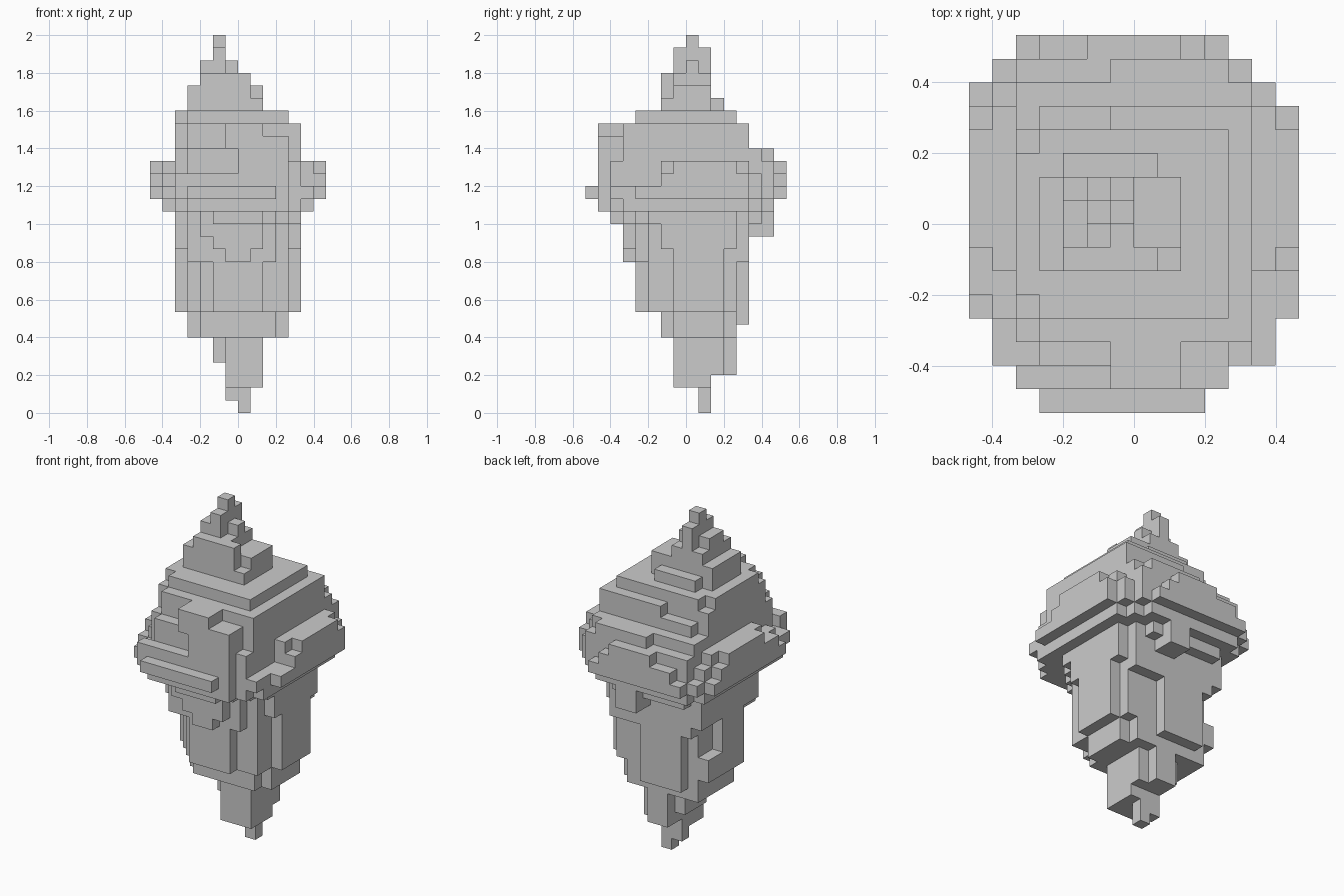
import bpy
import bmesh
from mathutils import Vector

UNIT = 1 / 15  # edge length of one block

cube = bpy.data.objects.get("Cube")
if cube:
    bpy.data.objects.remove(cube, do_unlink=True)

stone = bpy.data.materials.new("grey_stone")
stone.use_nodes = True
grey = (0.6, 0.6, 0.6, 1)
stone.diffuse_color = grey
stone.node_tree.nodes["Principled BSDF"].inputs["Base Color"].default_value = grey


def slab(z, x, y, cuts=(0, 0, 0, 0)):
    """Blocks of a slab with stepped corners: front-left, front-right, back-left, back-right."""
    cells = set()
    for i in range(*x):
        for j in range(*y):
            west, east = i - x[0], x[1] - 1 - i
            south, north = j - y[0], y[1] - 1 - j
            steps = (west + south, east + south, west + north, east + north)
            if all(s >= c for s, c in zip(steps, cuts)):
                cells |= {(i, j, k) for k in range(*z)}
    return cells


def build(name, slabs):
    """Skin the union of the slabs with its exposed faces only."""
    cells = set().union(*(slab(*s) for s in slabs))
    bm = bmesh.new()
    for cell in cells:
        for axis in range(3):
            for side in (0, 1):
                near = list(cell)
                near[axis] += 2 * side - 1
                if tuple(near) in cells:
                    continue
                base = Vector(cell)
                base[axis] += side
                u, v = Vector((0, 0, 0)), Vector((0, 0, 0))
                u[(axis + 1) % 3] = 1
                v[(axis + 2) % 3] = 1
                ring = [base, base + u, base + u + v, base + v]
                if not side:
                    ring.reverse()
                bm.faces.new([bm.verts.new(p * UNIT) for p in ring])
    bmesh.ops.remove_doubles(bm, verts=bm.verts, dist=UNIT / 100)
    bmesh.ops.dissolve_limit(bm, angle_limit=0.01, verts=bm.verts, edges=bm.edges)
    mesh = bpy.data.meshes.new(name)
    bm.to_mesh(mesh)
    bm.free()
    mesh.materials.append(stone)
    obj = bpy.data.objects.new(name, mesh)
    bpy.context.collection.objects.link(obj)


# Narrow foot: (height span, x span, y span, corner cuts)
build("lower_tip", [
    ((0, 1), (0, 1), (1, 2)),
    ((1, 2), (-1, 1), (1, 2)),
    ((2, 3), (-1, 2), (-1, 2)),
    ((3, 6), (-1, 2), (-1, 4), (0, 0, 0, 1)),
    ((4, 6), (-2, -1), (0, 3)),
    ((6, 8), (-4, 4), (-2, 4), (1, 1, 0, 1)),
    ((7, 8), (-3, 1), (4, 5)),
])

# Widening body with a rib on each side
build("lower_spike", [
    ((8, 12), (-4, 4), (-3, 4), (1, 0, 0, 0)),
    ((8, 12), (-2, 2), (-4, -3)),
    ((8, 12), (-3, 1), (4, 5)),
    ((8, 13), (4, 5), (-1, 3)),
    ((8, 10), (-5, -4), (-1, 4)),
    ((10, 13), (-5, -4), (-1, 2)),
    ((12, 15), (-4, 4), (-4, 5), (0, 1, 0, 0)),
    ((13, 15), (-5, -4), (-3, 5)),
    ((13, 15), (4, 5), (-2, 4)),
    ((12, 13), (-1, 1), (-5, -4)),
    ((13, 14), (-2, 2), (-5, -4)),
    ((14, 15), (-3, 2), (-5, -4)),
    ((15, 16), (-5, 5), (-6, 6), (3, 3, 1, 2)),
    ((14, 16), (0, 2), (5, 7)),
    ((16, 17), (-6, 6), (-7, 7), (2, 2, 1, 2)),
])

# Wide rim with a broken upper edge
build("middle_rim", [
    ((17, 18), (-7, 7), (-4, 8), (0, 0, 2, 3)),
    ((17, 18), (-6, 6), (-6, -4)),
    ((17, 18), (-5, 4), (-7, -6)),
    ((17, 18), (-4, 3), (-8, -7)),
    ((18, 20), (-5, 5), (-6, 7), (1, 0, 0, 0)),
    ((18, 19), (-5, 4), (-7, -6)),
    ((19, 20), (0, 4), (-7, -6)),
    ((18, 19), (-4, 3), (7, 8)),
    ((19, 20), (-2, 2), (7, 8)),
    ((18, 19), (-7, -5), (-4, 6), (1, 0, 1, 0)),
    ((18, 19), (5, 7), (-2, 6), (0, 0, 0, 1)),
    ((19, 20), (-7, -5), (-2, 5), (1, 0, 1, 0)),
    ((19, 20), (5, 7), (-2, 5), (0, 1, 0, 1)),
])

# Stepped crown
build("upper_crown", [
    ((20, 21), (-5, 5), (-6, 6), (1, 1, 0, 0)),
    ((20, 21), (-1, 4), (6, 7)),
    ((20, 21), (0, 4), (-7, -6)),
    ((21, 23), (-5, 5), (-5, 4), (1, 0, 0, 0)),
    ((21, 23), (-1, 5), (4, 5)),
    ((21, 22), (-4, -1), (4, 5)),
    ((21, 22), (-1, 4), (-7, -5)),
    ((22, 23), (-1, 2), (-7, -5)),
    ((23, 24), (-5, 4), (-4, 4), (1, 0, 1, 0)),
])

# Thin off-centre peak
build("upper_tip", [
    ((24, 25), (-3, 1), (2, 3)),
    ((24, 25), (-4, 2), (-2, 2)),
    ((25, 26), (-4, 2), (-2, 2), (0, 1, 0, 0)),
    ((26, 27), (-3, 0), (-2, 2)),
    ((26, 27), (0, 1), (-2, -1)),
    ((27, 28), (-3, 0), (-1, 2), (0, 1, 1, 1)),
    ((28, 29), (-2, -1), (-1, 2)),
    ((29, 30), (-2, -1), (0, 1)),
])
